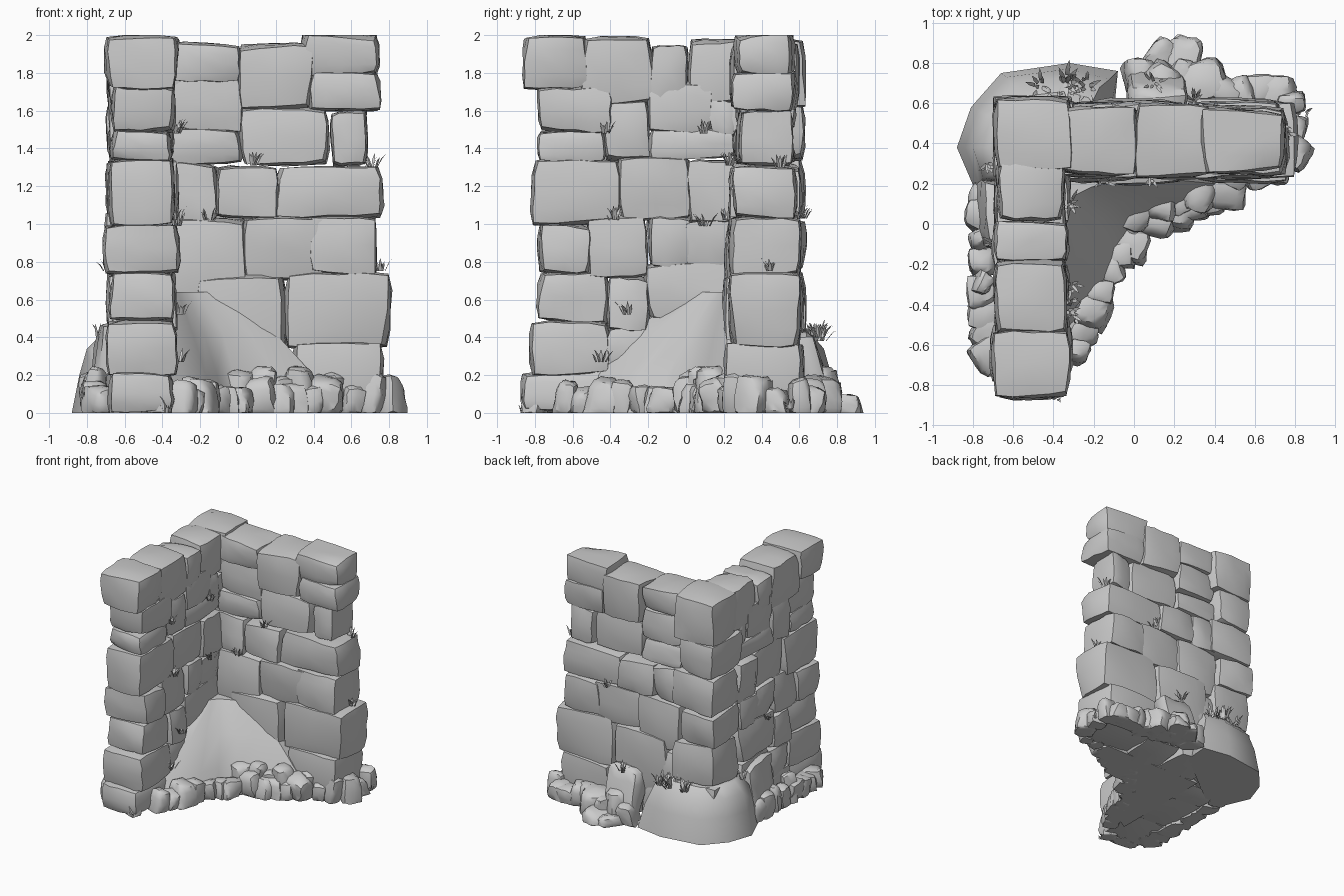
import bpy, bmesh, math, random
from mathutils import Vector, Matrix, Euler

random.seed(11)


def finish(bm, name, angle=38):
    bmesh.ops.recalc_face_normals(bm, faces=bm.faces[:])
    me = bpy.data.meshes.new(name)
    bm.to_mesh(me)
    bm.free()
    ob = bpy.data.objects.new(name, me)
    bpy.context.collection.objects.link(ob)
    bpy.ops.object.select_all(action='DESELECT')
    ob.select_set(True)
    bpy.context.view_layer.objects.active = ob
    bpy.ops.object.shade_smooth_by_angle(angle=math.radians(angle))
    return ob


def stone(name, lo, hi, power=9, wobble=0.012, rot=(0, 0, 0), grow=1.02):
    """Pillow-faced hewn stone filling the box lo..hi."""
    lo, hi = Vector(lo), Vector(hi)
    mid, half = (lo + hi) / 2, (hi - lo) / 2 * grow
    bm = bmesh.new()
    bmesh.ops.create_cube(bm, size=2)
    bmesh.ops.subdivide_edges(bm, edges=bm.edges[:], cuts=3, use_grid_fill=True)
    # skewed corners give each stone its own outline
    skew = {}
    for i in (-1, 1):
        for j in (-1, 1):
            for k in (-1, 1):
                skew[i, j, k] = Vector([random.uniform(-1, 1) * wobble * 1.6 for _ in range(3)])
    m = Euler(rot).to_matrix()
    for v in bm.verts:
        c = v.co.copy()
        off = Vector()
        for (i, j, k), d in skew.items():
            off += d * (1 + i * c.x) * (1 + j * c.y) * (1 + k * c.z) / 8
        n = sum(abs(a) ** power for a in c) ** (1 / power)
        c = c / n
        p = Vector((c.x * half.x, c.y * half.y, c.z * half.z)) + off
        p += Vector([random.uniform(-1, 1) * wobble * 0.45 for _ in range(3)])
        v.co = mid + m @ p
        v.co.z = min(max(v.co.z, 0), 2)
    return finish(bm, name)


def heap(name, rings):
    """Earth or boulder mass lofted through rings of (z, outline)."""
    bm = bmesh.new()
    loops = [[bm.verts.new((x, y, z)) for x, y in pts] for z, pts in rings]
    for a, b in zip(loops, loops[1:]):
        for i in range(len(a)):
            j = (i + 1) % len(a)
            bm.faces.new((a[i], a[j], b[j], b[i]))
    bm.faces.new(loops[0][::-1])
    bm.faces.new(loops[-1])
    return finish(bm, name, 50)


def tuft(x, y, z, size=0.08, n=9):
    """Grass tuft of pointed blades."""
    bm = bmesh.new()
    for _ in range(n):
        a = random.uniform(0, 2 * math.pi)
        d = Vector((math.cos(a), math.sin(a), 0))
        s = Vector((-d.y, d.x, 0)) * size * 0.09
        p = Vector((x, y, z)) + d * random.uniform(0, size * .4)
        tip = p + d * size * random.uniform(.2, .7) + Vector((0, 0, size * random.uniform(.5, 1)))
        k = p.lerp(tip, .5) + Vector((0, 0, size * .12))
        v = [bm.verts.new(q) for q in (p - s, p + s, k + s, k - s, tip)]
        bm.faces.new(v[:4])
        bm.faces.new((v[3], v[2], v[4]))
    finish(bm, "grass_tuft")


# Back wall stones: x0, x1, z0, z1
back = [(-.36, .0, 0, .34), (.0, .34, 0, .3), (.3, .77, 0, .37),
        (-.36, -.1, .3, .62), (-.24, .26, .22, .73), (.25, .80, .35, .75),
        (-.36, .04, .62, 1.03), (.02, .45, .71, 1.03), (.38, .73, .73, 1.03),
        (-.36, -.1, 1.02, 1.32), (-.1, .22, 1.03, 1.31), (.2, .76, 1.03, 1.31),
        (-.36, .02, 1.32, 1.5), (.01, .48, 1.31, 1.62), (.5, .69, 1.31, 1.6),
        (-.36, .02, 1.49, 1.77), (.01, .39, 1.6, 1.95), (.38, .75, 1.59, 1.8),
        (-.36, .02, 1.76, 1.96), (.34, .75, 1.79, 2.0)]
for x0, x1, z0, z1 in back:
    t = .20 - .022 * z0 + random.uniform(-.012, .012)
    if 1.3 < z0 < 1.5:
        t -= .02
    stone("back_wall_stone", (x0, .415 - t, z0), (x1, .415 + t, z1))

# Side wall stones: y0, y1, z0, z1
side = [(-.86, -.4, 0, .22), (-.42, .02, 0, .24), (.0, .26, 0, .24),
        (-.83, -.4, .2, .49), (-.42, -.16, .22, .46), (-.18, .24, .22, .5),
        (-.78, -.4, .48, .74), (-.42, -.2, .44, .72), (-.21, .25, .48, .8),
        (-.77, -.5, .73, 1.0), (-.52, -.2, .71, 1.04), (-.21, .03, .78, 1.05), (.0, .25, .78, 1.02),
        (-.81, -.36, 1.0, 1.34), (-.36, .02, 1.02, 1.35), (.02, .26, 1.0, 1.33),
        (-.77, -.42, 1.33, 1.5), (-.43, -.2, 1.34, 1.65), (-.2, .25, 1.34, 1.5),
        (-.78, -.4, 1.49, 1.74), (-.2, .15, 1.49, 1.76), (.13, .27, 1.48, 1.66),
        (-.86, -.53, 1.73, 1.99), (-.55, -.17, 1.63, 1.97), (-.18, .02, 1.66, 1.94), (.01, .32, 1.65, 1.97)]
for y0, y1, z0, z1 in side:
    t = .175 + random.uniform(-.012, .012)
    if 1.3 < z0 < 1.6:
        t -= .015
    stone("side_wall_stone", (-.51 - t, y0, z0), (-.51 + t, y1, z1))

# Corner column
levels = [0, .42, .76, 1.03, 1.34, 1.62, 1.98]
for i, (z0, z1) in enumerate(zip(levels, levels[1:])):
    long_x, long_y = (.06, 0) if i % 2 else (0, .03)
    stone("corner_stone", (-.69, .27 - long_y, z0), (-.36 + long_x, .63, z1))

# Earth slope filling the inside corner
heap("inner_slope", [
    (0, [(-.4, .3), (-.4, -.6), (-.27, -.52), (-.12, -.33), (-.08, -.15), (.0, -.03), (.28, .05), (.52, .18), (.52, .3)]),
    (.2, [(-.4, .3), (-.4, -.5), (-.29, -.4), (-.17, -.25), (-.11, -.1), (-.02, .03), (.2, .1), (.4, .2), (.4, .3)]),
    (.42, [(-.4, .3), (-.4, -.3), (-.31, -.2), (-.24, -.08), (-.18, .02), (-.08, .1), (.06, .15), (.2, .22), (.2, .3)]),
    (.64, [(-.4, .3), (-.4, .0), (-.35, .06), (-.32, .11), (-.28, .15), (-.22, .18), (-.14, .21), (-.05, .24), (-.05, .3)])])

# Low boulder wrapped round the outside corner
heap("corner_boulder", [
    (0, [(-.6, .16), (-.79, .17), (-.88, .38), (-.81, .58), (-.66, .75), (-.32, .8), (-.08, .76), (-.1, .55)]),
    (.2, [(-.6, .18), (-.77, .2), (-.84, .38), (-.78, .57), (-.63, .73), (-.33, .77), (-.12, .72), (-.12, .55)]),
    (.34, [(-.6, .2), (-.75, .23), (-.8, .38), (-.75, .55), (-.6, .69), (-.34, .73), (-.17, .68), (-.15, .55)]),
    (.42, [(-.6, .24), (-.68, .26), (-.72, .38), (-.69, .52), (-.58, .63), (-.34, .66), (-.2, .62), (-.2, .55)])])

# Leaning slabs against the outside faces
stone("leaning_slab", (-.02, .58, .0), (.26, .74, .42), 6, .02, (.3, 0, .1))
stone("leaning_slab", (-.78, -.12, 0), (-.64, .2, .46), 6, .02, (0, .2, 0))


# Rubble rows: start, end, count, stone size, height
def rubble(a, b, n, r, h):
    for i in range(n):
        p = Vector(a).lerp(Vector(b), (i + .5) / n)
        s = r * random.uniform(.75, 1.2)
        w = s * random.uniform(.8, 1.3)
        hh = h * random.uniform(.75, 1.2)
        stone("rubble", (p.x - w, p.y - s, -.03), (p.x + w, p.y + s, hh), 4.5, s * .16,
              (random.uniform(-.15, .15), random.uniform(-.15, .15), random.uniform(-.6, .6)))


rubble((-.70, -.7), (-.75, -.3), 4, .075, .17)
rubble((-.76, -.35), (-.74, .2), 5, .07, .22)
rubble((-.32, -.68), (-.14, -.3), 4, .07, .16)
rubble((-.14, -.26), (.05, .02), 4, .08, .14)
rubble((.06, .02), (.5, .18), 5, .085, .17)
rubble((-.04, .06), (.38, .16), 4, .09, .25)
rubble((.45, .22), (.76, .26), 3, .06, .18)
rubble((.79, .3), (.78, .66), 3, .07, .17)
rubble((-.02, .72), (.4, .70), 4, .095, .22)
rubble((.08, .82), (.3, .82), 2, .085, .1)
rubble((.4, .66), (.76, .65), 4, .075, .17)
rubble((-.68, -.78), (-.36, -.8), 3, .05, .08)

# Grass in the joints and on the ledges
for t in [(-.73, .3, .4), (-.34, .7, .38, .12, 16), (-.46, .68, .38, .1, 12), (-.24, .68, .38, .1, 12),
          (.71, .5, 1.3), (.08, .23, 1.31), (-.15, .21, 1.02), (.75, .45, .75), (-.31, -.45, .27),
          (-.33, .1, 1.48), (-.33, -.43, 1.48), (-.33, -.38, 1.02), (-.32, .1, .99), (-.31, -.3, .52),
          (-.38, -.86, .0, .05), (.84, .55, .02, .06), (.3, .61, 1.03), (.1, .7, .4), (-.69, -.1, .75)]:
    tuft(*t)
